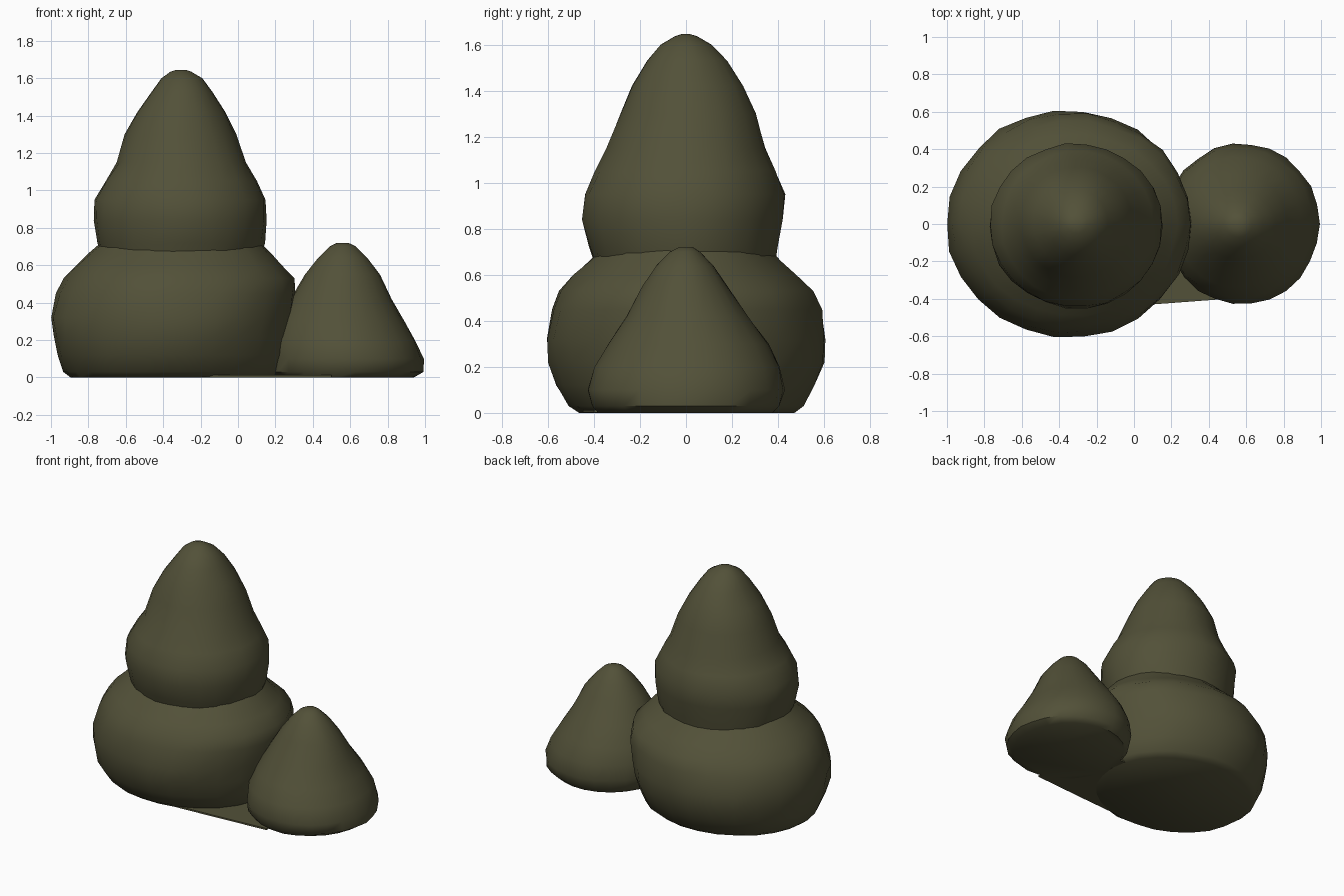
import bpy, bmesh, math, random

random.seed(4)
leaf = bpy.data.materials.new("dark olive leaf")
leaf.diffuse_color = (0.085, 0.082, 0.040, 1)
SEGS = 26


def finish(name, bm):
    bmesh.ops.recalc_face_normals(bm, faces=bm.faces)
    mesh = bpy.data.meshes.new(name)
    bm.to_mesh(mesh)
    bm.free()
    mesh.materials.append(leaf)
    obj = bpy.data.objects.new(name, mesh)
    bpy.context.collection.objects.link(obj)
    bpy.ops.object.select_all(action='DESELECT')
    obj.select_set(True)
    bpy.context.view_layer.objects.active = obj
    bpy.ops.object.shade_smooth_by_angle(angle=math.radians(45))
    return obj


def lobe(name, rings, cap_bottom=True, cap_top=True):
    """Loft oval rings given as (z, x min, x max, y min, y max)."""
    bm = bmesh.new()
    loops = []
    for z, x0, x1, y0, y1 in rings:
        loop = []
        for i in range(SEGS):
            a = math.tau * i / SEGS
            k = 1 + random.uniform(-0.012, 0.012)      # slight leafy bumps
            loop.append(bm.verts.new(((x0 + x1) / 2 + (x1 - x0) / 2 * math.cos(a) * k,
                                      (y0 + y1) / 2 + (y1 - y0) / 2 * math.sin(a) * k, z)))
        loops.append(loop)
    for a, b in zip(loops, loops[1:]):
        for i in range(SEGS):
            j = (i + 1) % SEGS
            bm.faces.new((a[i], a[j], b[j], b[i]))
    if cap_bottom:
        bm.faces.new(loops[0][::-1])
    if cap_top:
        bm.faces.new(loops[-1])
    return finish(name, bm)


# wide lower mass, open where the upper mass covers it
lobe("lower_foliage", [
    (0.00, -0.90, 0.20, -0.47, 0.47),
    (0.03, -0.93, 0.23, -0.51, 0.51),
    (0.12, -0.97, 0.26, -0.57, 0.56),
    (0.22, -0.99, 0.28, -0.60, 0.60),
    (0.32, -1.00, 0.30, -0.61, 0.61),
    (0.45, -0.97, 0.31, -0.58, 0.59),
    (0.53, -0.93, 0.30, -0.55, 0.55),
    (0.60, -0.87, 0.23, -0.49, 0.48),
    (0.66, -0.80, 0.18, -0.42, 0.41),
    (0.72, -0.73, 0.12, -0.36, 0.36)], cap_top=False)

# tall upper mass
lobe("upper_foliage", [
    (0.62, -0.73, 0.11, -0.385, 0.385),
    (0.72, -0.75, 0.14, -0.42, 0.40),
    (0.84, -0.77, 0.155, -0.45, 0.42),
    (0.95, -0.77, 0.15, -0.445, 0.43),
    (1.05, -0.71, 0.10, -0.40, 0.39),
    (1.15, -0.645, 0.045, -0.345, 0.345),
    (1.30, -0.605, -0.01, -0.285, 0.305),
    (1.42, -0.54, -0.07, -0.235, 0.25),
    (1.53, -0.46, -0.14, -0.17, 0.18),
    (1.60, -0.41, -0.19, -0.11, 0.11),
    (1.635, -0.36, -0.25, -0.05, 0.05),
    (1.645, -0.33, -0.28, -0.02, 0.02)], cap_bottom=False)

# small side bush
lobe("side_bush", [
    (0.00, 0.20, 0.94, -0.38, 0.38),
    (0.03, 0.17, 0.99, -0.41, 0.41),
    (0.10, 0.165, 0.99, -0.43, 0.43),
    (0.20, 0.175, 0.95, -0.40, 0.41),
    (0.30, 0.215, 0.89, -0.34, 0.36),
    (0.42, 0.28, 0.82, -0.26, 0.27),
    (0.55, 0.36, 0.76, -0.19, 0.18),
    (0.64, 0.43, 0.69, -0.13, 0.12),
    (0.70, 0.49, 0.63, -0.07, 0.06),
    (0.72, 0.53, 0.59, -0.03, 0.03)])

# thin ground web joining both bushes along the front
bm = bmesh.new()
outline = [(-0.36, -0.46), (0.10, -0.43), (0.50, -0.40), (0.50, 0.12), (0.0, 0.12)]
base = bm.faces.new([bm.verts.new((x, y, 0.001)) for x, y in outline])
ext = bmesh.ops.extrude_face_region(bm, geom=[base], use_keep_orig=True)
for v in ext["geom"]:
    if isinstance(v, bmesh.types.BMVert):
        v.co.z = 0.012
finish("base_web", bm)
